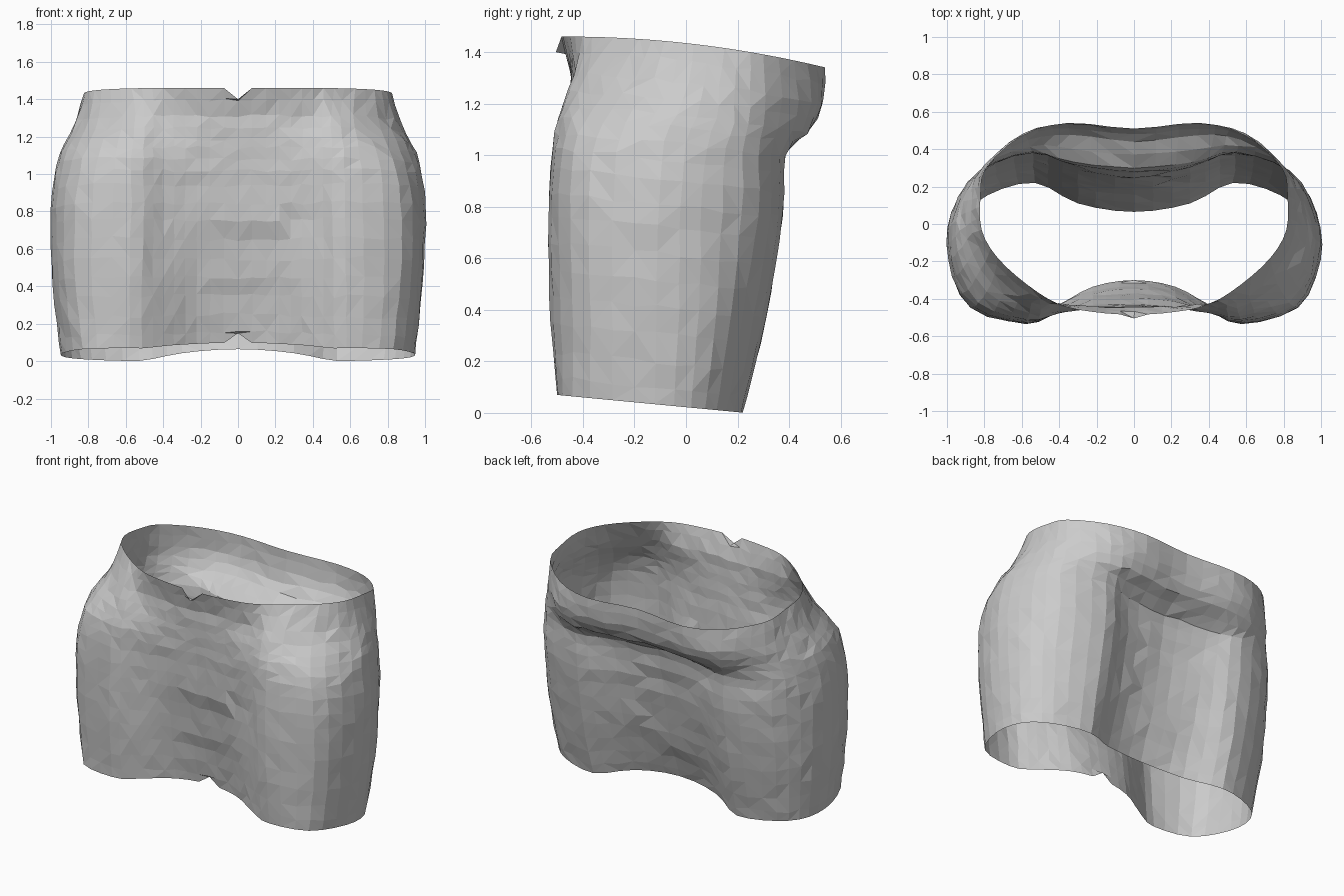
import bpy, bmesh, math, random

if "Cube" in bpy.data.objects:
    bpy.data.objects.remove(bpy.data.objects["Cube"])
random.seed(4)

# Half cross-sections, bottom to top: height, front y at x = 0 / .22 / .4, then
# (x, y) pairs round the thigh, side and back, then back-centre y.
SECTIONS = [
    (.022, -.30, -.335, -.43, .58, -.50, .83, -.44, .94, -.20, .92, .02, .78, .155, .53, .22, .30, .11, .065),
    (.40, -.37, -.39, -.46, .58, -.53, .87, -.44, .98, -.20, .965, .05, .82, .22, .54, .31, .30, .22, .18),
    (.80, -.43, -.44, -.47, .57, -.53, .87, -.45, .995, -.19, .975, .06, .83, .28, .54, .375, .30, .30, .25),
    (1.04, -.44, -.45, -.475, .57, -.51, .83, -.42, .96, -.17, .95, .08, .83, .28, .55, .385, .32, .33, .30),
    (1.15, -.45, -.45, -.455, .56, -.475, .79, -.36, .92, -.12, .91, .12, .81, .30, .57, .45, .34, .475, .44),
    (1.28, -.445, -.44, -.425, .55, -.42, .745, -.27, .86, -.05, .865, .13, .80, .31, .59, .485, .35, .53, .50),
    (1.435, -.485, -.47, -.43, .57, -.325, .73, -.18, .815, -.03, .82, .15, .79, .30, .60, .47, .35, .54, .51),
]
ROWS_PER_SPAN = [4, 4, 3, 2, 2, 2]
COLS_PER_SPAN = 3


def spline(a, b, c, d, t):
    """Catmull-Rom blend of four equally long tuples."""
    return tuple(.5 * (2 * q + (r - p) * t + (2 * p - 5 * q + 4 * r - s) * t * t
                       + (3 * q - p - 3 * r + s) * t ** 3) for p, q, r, s in zip(a, b, c, d))


def half_ring(sec):
    """Smooth half outline from front centre to back centre."""
    pairs = list(zip(sec[4:18:2], sec[5:18:2]))
    pts = [(0, sec[1]), (.22, sec[2]), (.4, sec[3])] + pairs + [(0, sec[18])]
    ext = [(-pts[1][0], pts[1][1])] + pts + [(-pts[-2][0], pts[-2][1])]
    out = [spline(*ext[i:i + 4], k / COLS_PER_SPAN)
           for i in range(len(pts) - 1) for k in range(COLS_PER_SPAN)]
    return out + [pts[-1]]


def fold(x, z, x0, z0, slope, width, depth):
    """Sharp drape fold: overhanging lip above its line, hollow below."""
    d = z - z0 - slope * (x - x0)
    fade = max(0, 1 - ((x - x0) / width) ** 2)
    return depth * fade * math.exp(-abs(d) / .06) * (1 if d > 0 else -1)


FRONT_FOLDS = [(.08, .73, .15, .36, .018), (0, 1.2, -.05, .4, .006),
               (.05, .4, .1, .35, .006), (-.1, .97, .05, .5, .006)]
BACK_FOLDS = [(-.05, .84, .12, .45, .012), (.1, .68, .1, .45, .012),
              (-.1, .5, -.08, .4, .008), (0, .3, .06, .35, .006)]

# Lofted rings of the skirt
secs = [SECTIONS[0]] + SECTIONS + [SECTIONS[-1]]
levels = [spline(*secs[i:i + 4], k / n)
          for i, n in enumerate(ROWS_PER_SPAN) for k in range(n)] + [SECTIONS[-1]]
bm = bmesh.new()
rings = []
for r, sec in enumerate(levels):
    half = half_ring(sec)
    outline = half + [(-x, y) for x, y in reversed(half[1:-1])]
    edge = r in (0, len(levels) - 1)
    up = sec[0] / 1.435
    ring = []
    for x, y in outline:
        # sloping hems: curved at the waist, arched between the legs below
        z = sec[0] - (.095 + .015 * up) * y - .12 * up ** 4 * y * y
        z += .05 * max(0, 1 - (x / .5) ** 2) * max(0, 1 - sec[0] / .5)
        if not edge:
            if y < -.3:
                y -= sum(fold(x, z, *f) for f in FRONT_FOLDS)
            elif y > .1:
                y += sum(fold(x, z, *f) for f in BACK_FOLDS)
            x += random.uniform(-.004, .004)
            y += random.uniform(-.003, .003)
            z += random.uniform(-.01, .01)
        ring.append(bm.verts.new((x, y, z)))
    rings.append(ring)

# Small notches at the centre front of both hems
rings[-1][0].co.z -= .06
rings[-1][0].co.y -= .02
rings[0][0].co.z += .05

# Triangulated cloth surface
n = len(rings[0])
for a, b in zip(rings, rings[1:]):
    for i in range(n):
        j = (i + 1) % n
        if random.random() < .5:
            bm.faces.new((a[i], a[j], b[j]))
            bm.faces.new((a[i], b[j], b[i]))
        else:
            bm.faces.new((a[i], a[j], b[i]))
            bm.faces.new((a[j], b[j], b[i]))

mesh = bpy.data.meshes.new("skirt")
bm.to_mesh(mesh)
bm.free()
bpy.context.collection.objects.link(bpy.data.objects.new("skirt", mesh))
